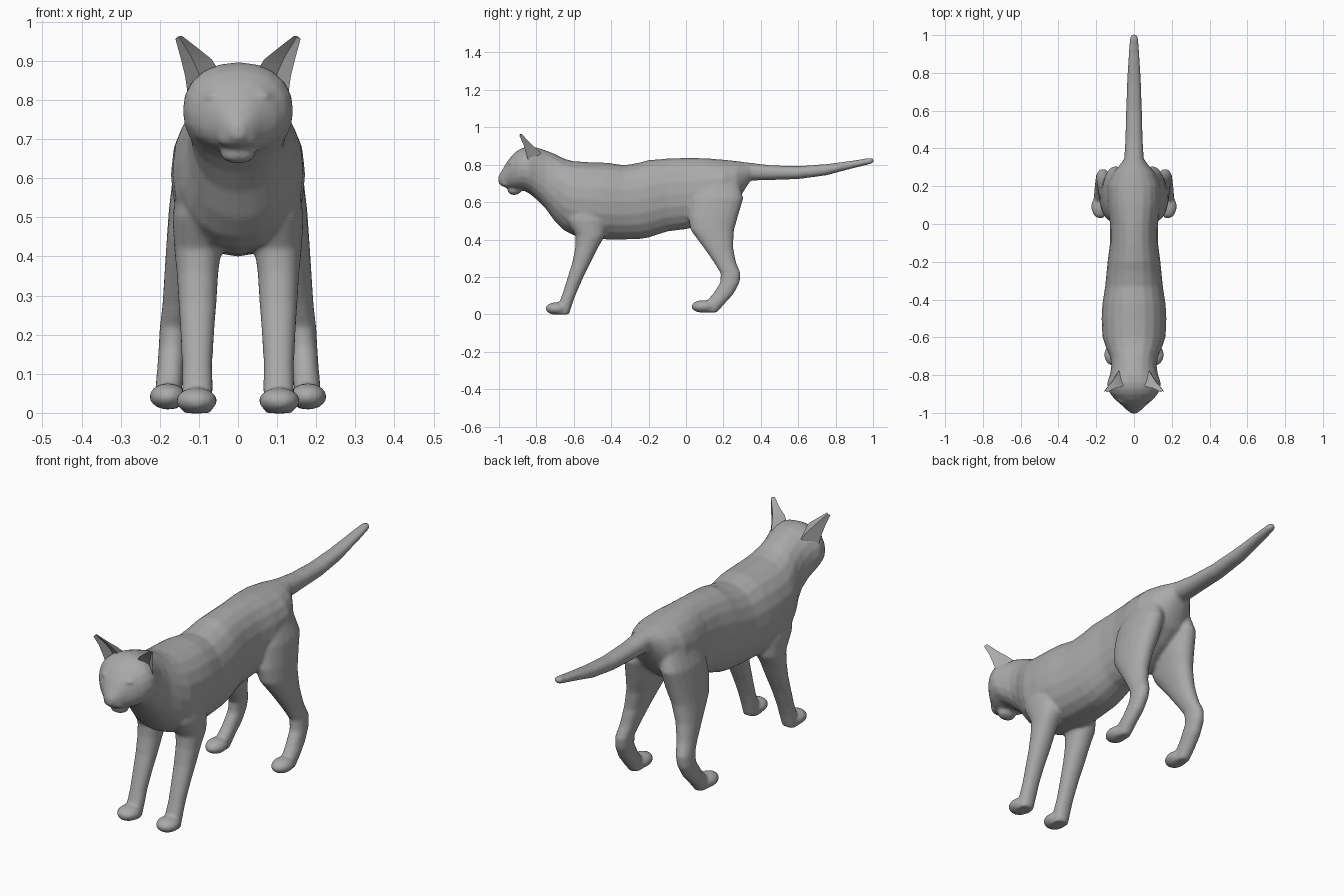
import bpy, bmesh, math
from mathutils import Vector, Matrix

fur = bpy.data.materials.new("grey_fur")
fur.diffuse_color = (0.4, 0.4, 0.4, 1)
SIDES = 20


def loft(bm, rings):
    """Skin a row of closed rings and cap both ends."""
    rows = [[bm.verts.new(p) for p in ring] for ring in rings]
    n = len(rows[0])
    for a, b in zip(rows, rows[1:]):
        for i in range(n):
            j = (i + 1) % n
            bm.faces.new((a[i], a[j], b[j], b[i]))
    bm.faces.new(rows[0])
    bm.faces.new(rows[-1])


def oval(n=SIDES, power=0.92):
    """Unit oval, slightly squarer than a circle."""
    for i in range(n):
        a = 2 * math.pi * i / n
        c, s = math.cos(a), math.sin(a)
        yield (math.copysign(abs(c) ** power, c), math.copysign(abs(s) ** power, s))


def spine_ring(y, top, bottom, half_width):
    mid, r = (top + bottom) / 2, (top - bottom) / 2
    return [(u * half_width, y, mid + v * r) for u, v in oval()]


def leg_ring(side, z, y0, y1, x0, x1):
    return [(side * ((x0 + x1) / 2 + u * (x1 - x0) / 2),
             (y0 + y1) / 2 + v * (y1 - y0) / 2, z) for u, v in oval()]


def ellipsoid(bm, center, radii):
    m = Matrix.Translation(center) @ Matrix.Diagonal((*radii, 1))
    bmesh.ops.create_uvsphere(bm, u_segments=16, v_segments=10, radius=1, matrix=m)


def make_object(name, bm):
    bmesh.ops.recalc_face_normals(bm, faces=bm.faces[:])
    mesh = bpy.data.meshes.new(name)
    bm.to_mesh(mesh)
    bm.free()
    mesh.materials.append(fur)
    for p in mesh.polygons:
        p.use_smooth = True
    ob = bpy.data.objects.new(name, mesh)
    bpy.context.collection.objects.link(ob)
    return ob


# Spine sections: y, top, bottom, half width
head = [(-1.003, .738, .702, .014), (-.985, .768, .685, .038), (-.96, .812, .676, .064),
        (-.93, .850, .668, .100), (-.90, .877, .665, .126), (-.87, .892, .662, .139),
        (-.84, .897, .648, .142), (-.80, .893, .615, .128)]
trunk = [(-.75, .877, .565, .120), (-.70, .857, .495, .128), (-.65, .832, .447, .150),
         (-.60, .818, .422, .167), (-.50, .813, .405, .172), (-.42, .811, .400, .167),
         (-.33, .797, .400, .153), (-.25, .811, .402, .145), (-.20, .825, .410, .140),
         (-.10, .833, .443, .127), (0, .837, .455, .127), (.10, .835, .480, .142),
         (.20, .827, .540, .142), (.27, .820, .600, .112), (.31, .814, .660, .078)]
tail = [(.345, .810, .715, .052), (.45, .797, .718, .046), (.60, .792, .723, .042),
        (.75, .803, .743, .037), (.90, .823, .783, .029), (.985, .837, .803, .022),
        (1.004, .832, .812, .012)]

# Leg sections: z, back/front limits in y, inner/outer limits in x
fore_leg = [(.62, -.66, -.44, .03, .15), (.50, -.64, -.42, .03, .168),
            (.42, -.59, -.433, .042, .163), (.36, -.592, -.468, .050, .157),
            (.28, -.607, -.508, .055, .152), (.20, -.632, -.548, .061, .147),
            (.12, -.657, -.583, .066, .143), (.07, -.675, -.603, .064, .144),
            (.0, -.70, -.625, .067, .143)]
hind_leg = [(.72, .06, .28, .03, .13), (.62, .02, .307, .03, .165),
            (.52, .01, .277, .04, .177), (.45, .025, .257, .06, .182),
            (.36, .092, .252, .09, .188), (.28, .148, .267, .113, .193),
            (.22, .185, .292, .128, .200), (.17, .183, .287, .133, .203),
            (.11, .145, .255, .138, .207), (.06, .10, .21, .143, .212),
            (.01, .10, .165, .15, .207)]

# Head, trunk, tail and legs fused into one skin
bm = bmesh.new()
loft(bm, [spine_ring(*s) for s in head + trunk + tail])
ellipsoid(bm, (0, -.918, .661), (.045, .036, .023))            # lower jaw
for side in (-1, 1):
    loft(bm, [leg_ring(side, *s) for s in fore_leg])
    loft(bm, [leg_ring(side, *s) for s in hind_leg])
    ellipsoid(bm, (side * .106, -.692, .031), (.053, .060, .034))   # fore paw
    ellipsoid(bm, (side * .179, .092, .042), (.048, .064, .034))    # hind paw
    ellipsoid(bm, (side * .022, -.958, .702), (.030, .030, .022))   # whisker pad
    ellipsoid(bm, (side * .060, -.936, .811), (.028, .016, .008))   # brow
cat = make_object("cat_body", bm)
remesh = cat.modifiers.new("fuse", 'REMESH')
remesh.mode = 'VOXEL'
remesh.voxel_size = 0.008
remesh.use_smooth_shade = True
smooth = cat.modifiers.new("soften", 'SMOOTH')
smooth.factor = 0.5
smooth.iterations = 6

# Ears: inner edge, hollow front, outer edge, back; from base to tip
ear_rings = [
    [(.045, -.850, .870), (.090, -.820, .840), (.128, -.840, .810), (.080, -.775, .860)],
    [(.068, -.862, .905), (.105, -.835, .880), (.135, -.855, .860), (.098, -.808, .893)],
    [(.102, -.870, .932), (.122, -.852, .915), (.146, -.868, .905), (.118, -.838, .920)],
    [(.143, -.891, .964), (.150, -.883, .960), (.160, -.891, .956), (.153, -.877, .963)]]
for name, side in (("left_ear", 1), ("right_ear", -1)):
    bm = bmesh.new()
    loft(bm, [[(side * x, y, z) for x, y, z in ring] for ring in ear_rings])
    ear = make_object(name, bm)
    bpy.ops.object.select_all(action='DESELECT')
    ear.select_set(True)
    bpy.context.view_layer.objects.active = ear
    bpy.ops.object.shade_smooth_by_angle(angle=math.radians(50))
